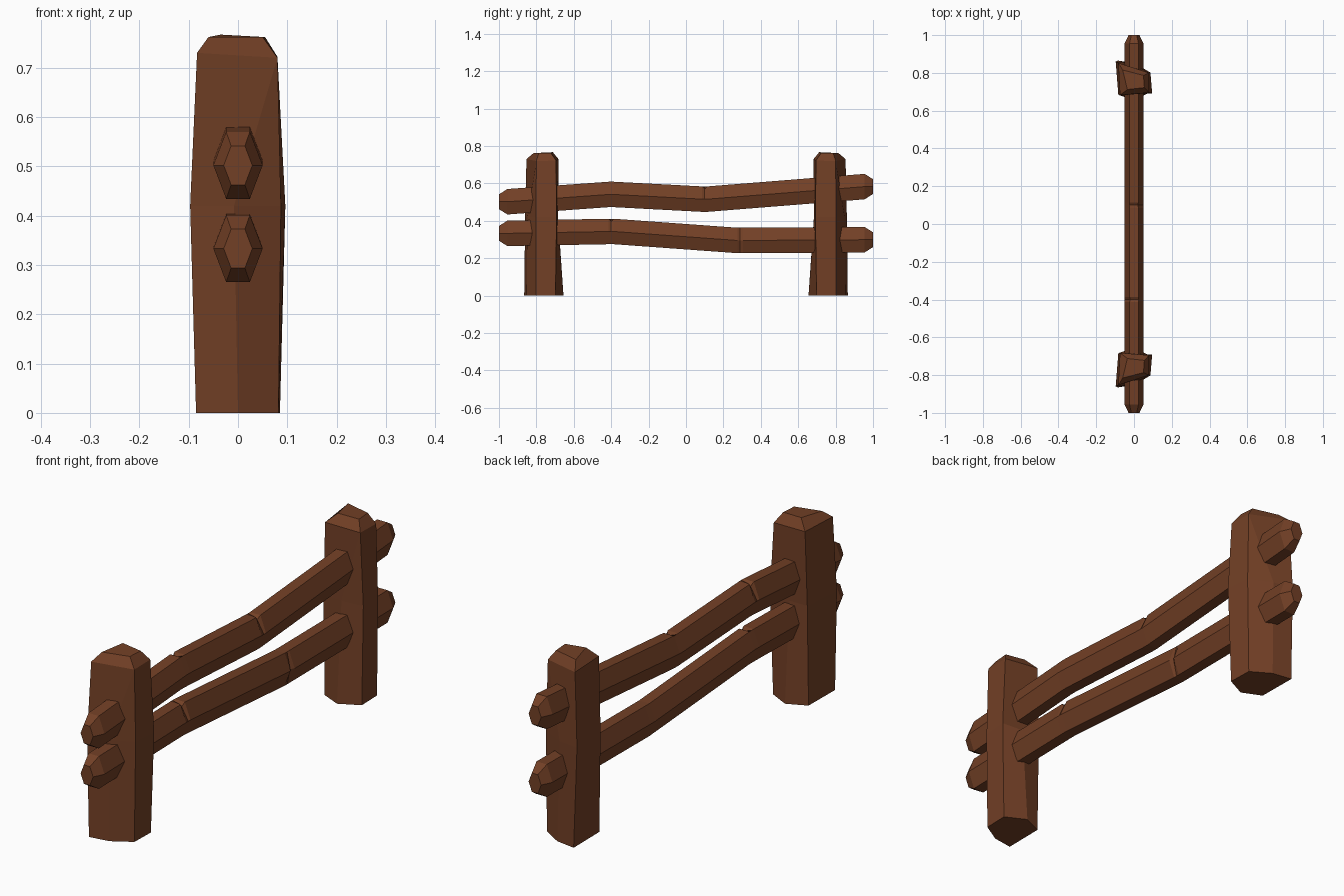
import bpy
import bmesh

default_cube = bpy.data.objects.get("Cube")
if default_cube:
    bpy.data.objects.remove(default_cube, do_unlink=True)

# One wood colour for everything
wood = bpy.data.materials.new("brown_wood")
wood.use_nodes = True
colour = (0.171, 0.051, 0.019, 1)
wood.diffuse_color = colour
bsdf = wood.node_tree.nodes["Principled BSDF"]
bsdf.inputs["Base Color"].default_value = colour
bsdf.inputs["Roughness"].default_value = 0.9


def loft(name, rings):
    """Bridge equal-length rings of points and close both ends."""
    bm = bmesh.new()
    loops = [[bm.verts.new(p) for p in ring] for ring in rings]
    n = len(loops[0])
    for a, b in zip(loops, loops[1:]):
        for i in range(n):
            j = (i + 1) % n
            bm.faces.new((a[i], a[j], b[j], b[i]))
    bm.faces.new(loops[0])
    bm.faces.new(loops[-1])
    bmesh.ops.remove_doubles(bm, verts=bm.verts[:], dist=0.0005)
    bmesh.ops.recalc_face_normals(bm, faces=bm.faces[:])
    mesh = bpy.data.meshes.new(name)
    bm.to_mesh(mesh)
    bm.free()
    mesh.materials.append(wood)
    obj = bpy.data.objects.new(name, mesh)
    bpy.context.collection.objects.link(obj)
    return obj


# Posts: rough six-sided base and belly, narrowing to a four-sided chamfered top
base = [(-.085, -.865, 0), (0, -.852, 0), (.082, -.803, 0),
        (.085, -.698, 0), (0, -.655, 0), (-.083, -.692, 0)]
belly = [(-.097, -.86, .42), (-.008, -.848, .42), (.087, -.802, .42),
         (.096, -.692, .42), (0, -.685, .42), (-.083, -.684, .42)]
shoulder = [(-.083, -.853, .73), (.08, -.8, .72), (.08, -.8, .72),
            (.08, -.695, .722), (.08, -.695, .722), (-.074, -.682, .73)]
crown = [(-.06, -.815, .762), (.05, -.787, .762), (.05, -.787, .762),
         (.055, -.722, .762), (.055, -.722, .762), (-.035, -.712, .767)]

for name, side in (("front_post", 1), ("back_post", -1)):
    loft(name, [[(x, y * side, z) for x, y, z in ring]
                for ring in (base, belly, shoulder, crown)])

# Rails: bent hexagonal bars with chamfered ends and small nicks at the bends
HEX = [(.05, 0), (.024, .068), (-.024, .068),
       (-.05, 0), (-.024, -.068), (.024, -.068)]


def section(y, z, scale=1.0, nick=None):
    ring = []
    for i, (dx, dz) in enumerate(HEX):
        s = scale * (0.78 if i == nick else 1)
        ring.append((dx * s, y, z + dz * s))
    return ring


def rail(name, path, nicks):
    (y0, z0), (y1, z1) = path[0], path[-1]
    rings = [section(y0 - .045, z0, .58), section(y0, z0)]
    for k, (y, z) in enumerate(path[1:-1]):
        rings += [section(y - .014, z), section(y, z, nick=nicks[k]),
                  section(y + .014, z)]
    rings += [section(y1, z1), section(y1 + .045, z1, .58)]
    return loft(name, rings)


rail("upper_rail", [(-.955, .502), (-.4, .541), (.1, .516), (.955, .583)], (2, 1))
rail("lower_rail", [(-.955, .333), (-.4, .343), (.29, .295), (.955, .299)], (1, 0))
